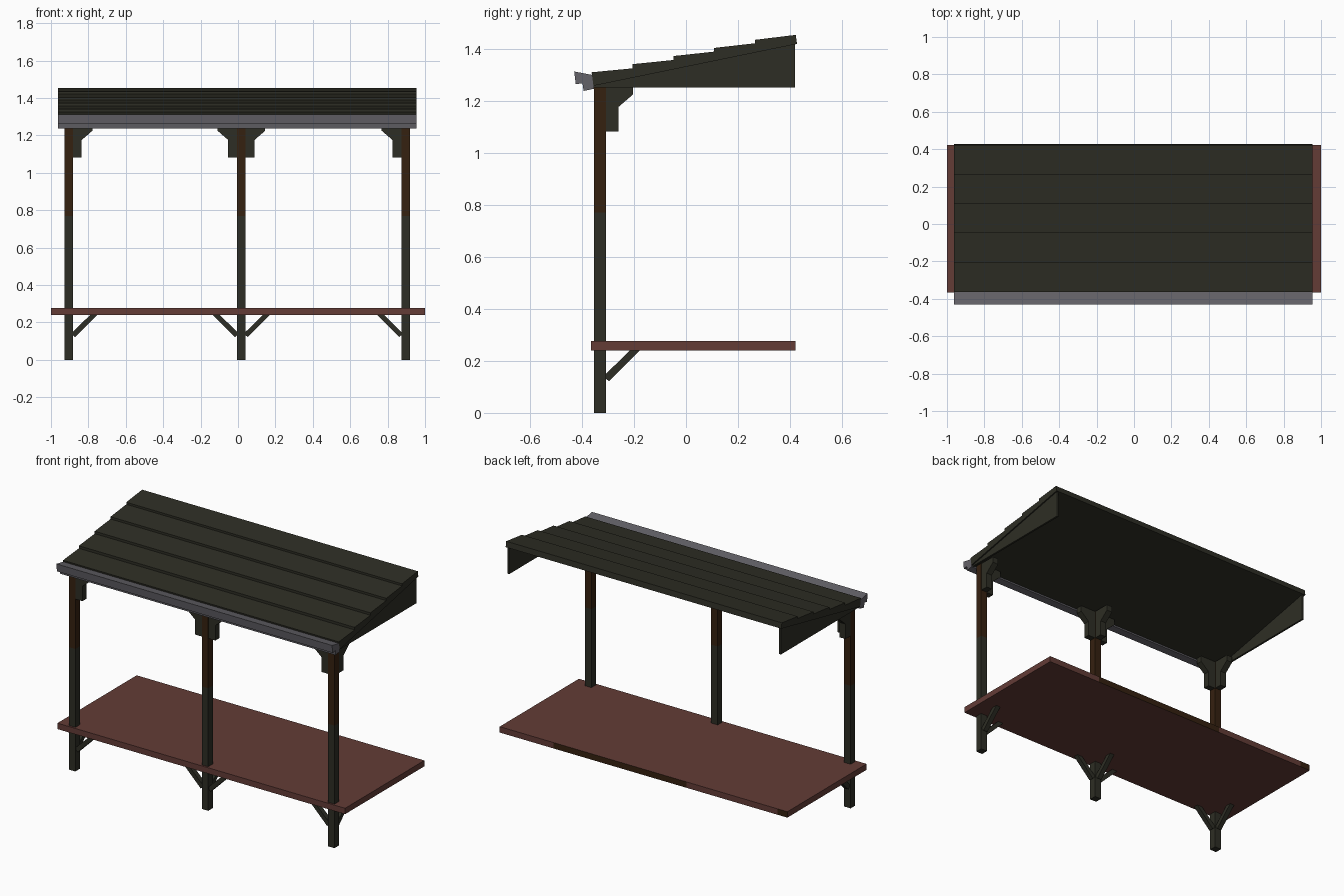
import bpy
import bmesh

cube = bpy.data.objects.get("Cube")
if cube:
    bpy.data.objects.remove(cube, do_unlink=True)


def material(name, rgb):
    m = bpy.data.materials.new(name)
    m.use_nodes = True
    colour = (*rgb, 1.0)
    m.diffuse_color = colour
    m.node_tree.nodes["Principled BSDF"].inputs["Base Color"].default_value = colour
    return m


DARK = material("dark_olive_wood", (0.027, 0.027, 0.018))
BROWN = material("bare_brown_wood", (0.036, 0.015, 0.005))
RED = material("red_brown_deck", (0.125, 0.045, 0.037))
GREY = material("grey_metal", (0.127, 0.122, 0.138))


def prism(name, profile, w0, w1, place, mats, cuts=(), rule=None):
    """Extrude a (u, v) profile from w0 to w1; place maps u, v, w to x, y, z."""
    bm = bmesh.new()
    ends = [[bm.verts.new(place(u, v, w)) for u, v in profile] for w in (w0, w1)]
    for ring in ends:
        bm.faces.new(ring)
    n = len(profile)
    for i in range(n):
        j = (i + 1) % n
        bm.faces.new((ends[0][i], ends[0][j], ends[1][j], ends[1][i]))
    for co, normal in cuts:
        geom = bm.verts[:] + bm.edges[:] + bm.faces[:]
        bmesh.ops.bisect_plane(bm, geom=geom, plane_co=co, plane_no=normal)
    bmesh.ops.recalc_face_normals(bm, faces=bm.faces)
    if rule:
        for f in bm.faces:
            f.material_index = rule(f.calc_center_median(), f.normal)
    mesh = bpy.data.meshes.new(name)
    bm.to_mesh(mesh)
    bm.free()
    for m in mats:
        mesh.materials.append(m)
    ob = bpy.data.objects.new(name, mesh)
    bpy.context.collection.objects.link(ob)
    return ob


def along_x(u, v, w):
    return (w, u, v)


def rect(u0, u1, v0, v1):
    return [(u0, v0), (u1, v0), (u1, v1), (u0, v1)]


# Deck, with bare wood showing along stretches of its back edge
def deck_rule(c, n):
    bare = -0.30 < c.x < 0.625 or c.x < -0.93
    return 1 if n.y > 0.9 and bare else 0


prism("deck", rect(-0.365, 0.422, 0.24, 0.277), -1, 1, along_x, [RED, BROWN],
      [((x, 0, 0), (1, 0, 0)) for x in (-0.93, -0.30, 0.625)], deck_rule)

# Posts with brackets above and diagonal braces below
HALF, POST_Y = 0.0225, -0.331
BRACKET = [(0, 1.082), (0.048, 1.082), (0.048, 1.176), (0.105, 1.225),
           (0.105, 1.262), (0, 1.262)]
BRACE = [(-0.01, 0.14), (0.012, 0.122), (0.132, 0.242), (0.095, 0.242)]

for side, px, directions in (("right", -0.906, (1,)), ("middle", 0.018, (-1, 1)),
                             ("left", 0.896, (-1,))):
    prism(f"{side}_post", rect(POST_Y - HALF, POST_Y + HALF, 0, 1.262),
          px - HALF, px + HALF, along_x, [DARK, BROWN],
          [((0, 0, 0.77), (0, 0, 1))], lambda c, n: 1 if c.z > 0.77 else 0)
    for part, shape, half in (("bracket", BRACKET, 0.02), ("brace", BRACE, 0.015)):
        prism(f"{side}_back_{part}", shape, -half, half,
              lambda u, v, w: (px + w, POST_Y + HALF + u, v), [DARK])
        for d in directions:
            label = "outer" if d * px > 0 else "inner"
            prism(f"{side}_{label}_side_{part}", shape, -half, half,
                  lambda u, v, w: (px + d * (HALF + u), POST_Y + w, v), [DARK])

# Roof of five overlapping boards
X0, X1 = -0.962, 0.955
roof = [(0.427, 1.419), (-0.356, 1.258)]
for i in range(5):
    y = -0.363 + 0.157 * i
    roof += [(y, 1.310 + 0.0312 * i), (y + 0.157, 1.325 + 0.0322 * i)]
prism("roof_boards", roof, X0, X1, along_x, [DARK])

# Triangular end panels under the roof
PANEL = [(-0.354, 1.252), (0.42, 1.252), (0.42, 1.420), (-0.354, 1.261)]
for name, x in (("right_end_panel", X0 + 0.008), ("left_end_panel", X1 - 0.02)):
    prism(name, PANEL, x, x + 0.012, along_x, [DARK])

# Gutter along the front eave
GUTTER = [(-0.43, 1.313), (-0.361, 1.300), (-0.353, 1.247), (-0.394, 1.238),
          (-0.398, 1.268), (-0.424, 1.264)]
prism("gutter", GUTTER, X0, X1, along_x, [GREY])
